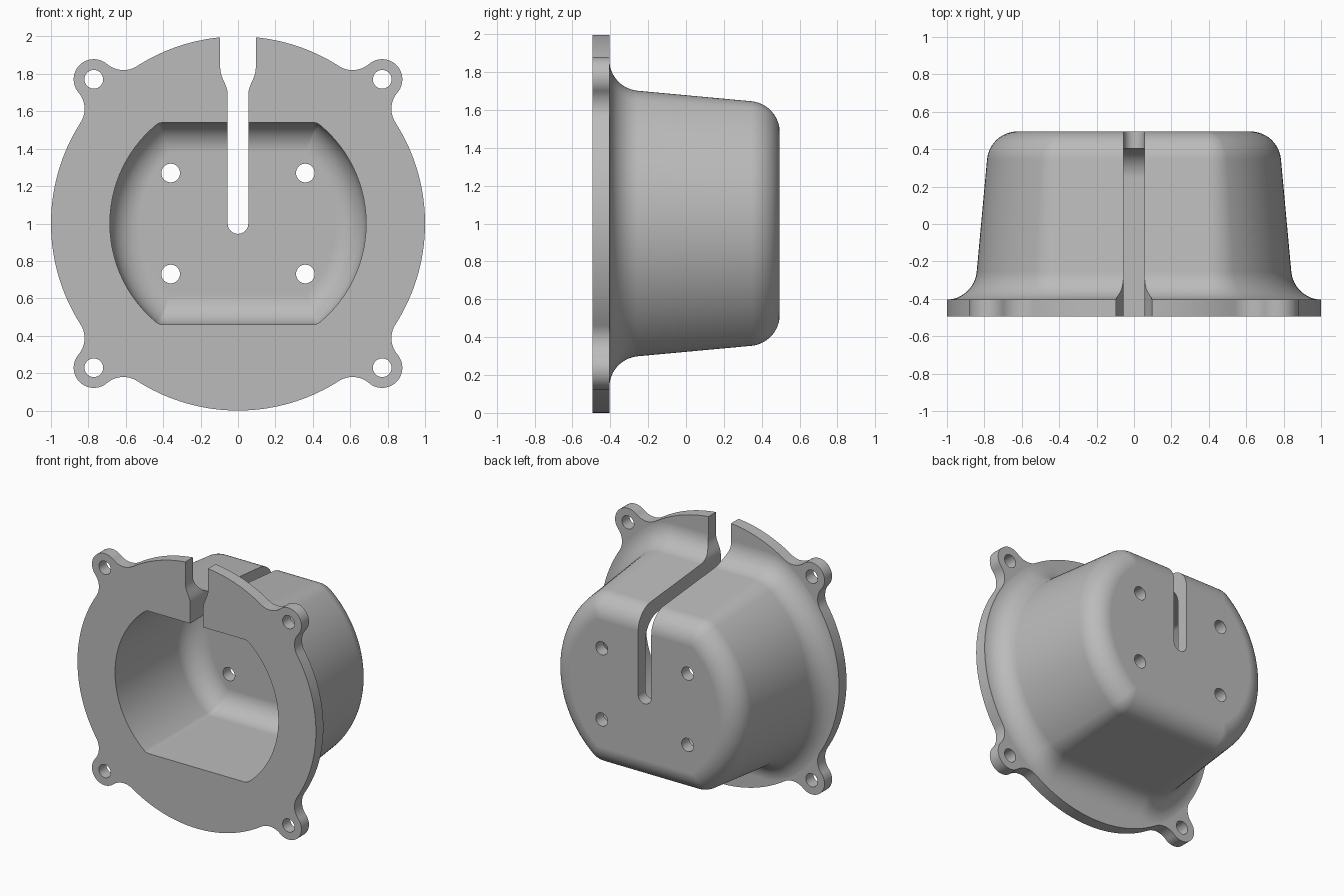
import bpy, bmesh, math
from math import pi, sin, cos, atan, atan2, sqrt, acos

if "Cube" in bpy.data.objects:
    bpy.data.objects.remove(bpy.data.objects["Cube"])

grey = bpy.data.materials.new("plain grey")
grey.use_nodes = True
COLOUR = (0.5, 0.5, 0.5, 1)
grey.diffuse_color = COLOUR
grey.node_tree.nodes["Principled BSDF"].inputs["Base Color"].default_value = COLOUR

CENTRE_Z = 1.0
FRONT, BACK, PLATE = -0.495, 0.495, 0.09


def arc(cx, cz, r, a0, a1, n):
    """Arc points, leaving out the last one."""
    return [(cx + r * cos(a0 + (a1 - a0) * i / n), cz + r * sin(a0 + (a1 - a0) * i / n))
            for i in range(n)]


def loft(name, rings):
    """Closed solid through matching outlines, each given as (points, y)."""
    bm = bmesh.new()
    rows = [[bm.verts.new((x, y, z + CENTRE_Z)) for x, z in pts] for pts, y in rings]
    n = len(rows[0])
    for a, b in zip(rows, rows[1:]):
        for i in range(n):
            j = (i + 1) % n
            bm.faces.new((a[i], a[j], b[j], b[i]))
    bm.faces.new(rows[0])
    bm.faces.new(rows[-1])
    bmesh.ops.recalc_face_normals(bm, faces=bm.faces)
    mesh = bpy.data.meshes.new(name)
    bm.to_mesh(mesh)
    bm.free()
    mesh.materials.append(grey)
    ob = bpy.data.objects.new(name, mesh)
    bpy.context.collection.objects.link(ob)
    return ob


def prism(name, pts, y0=-0.7, y1=0.7):
    return loft(name, [(pts, y0), (pts, y1)])


def combine(target, tool, operation):
    bpy.context.view_layer.objects.active = target
    mod = target.modifiers.new("cut", "BOOLEAN")
    mod.operation, mod.solver, mod.object = operation, "EXACT", tool
    bpy.ops.object.modifier_apply(modifier=mod.name)
    bpy.data.objects.remove(tool)


def flange_outline(ear_dist=1.09, ear_r=0.108, blend=0.135):
    """Unit disc with four ears joined by tangent concave arcs."""
    reach = 1 + blend
    d = acos((ear_dist ** 2 + reach ** 2 - (ear_r + blend) ** 2) / (2 * ear_dist * reach))
    # direction from the ear centre to a blend centre, relative to the ear axis
    t = atan2(reach * sin(d), reach * cos(d) - ear_dist)
    pts = []
    for k in range(4):
        a = pi / 4 + k * pi / 2
        ex, ez = ear_dist * cos(a), ear_dist * sin(a)
        lo, hi = a - d, a + d
        pts += arc(reach * cos(lo), reach * sin(lo), blend, lo + pi, a - t + pi, 12)
        pts += arc(ex, ez, ear_r, a - t, a + t, 28)
        pts += arc(reach * cos(hi), reach * sin(hi), blend, a + t - pi, hi - pi, 12)
        pts += arc(0, 0, 1, hi, lo + pi / 2, 36)
    return pts


def cup_outline(r, h, corner):
    """Circle with flat top and bottom and rounded corners."""
    cx, cz = sqrt((r - corner) ** 2 - (h - corner) ** 2), h - corner
    t = atan2(cz, cx)
    half = arc(cx, -cz, corner, -pi / 2, -t, 8)
    half += arc(0, 0, r, -t, t, 40)
    half += arc(cx, cz, corner, t, pi / 2, 8) + [(cx, h)]
    return half + [(-x, -z) for x, z in half]


def cup_ring(r, h, corner, off, y):
    return cup_outline(min(r + off, 0.998), h + off, max(corner + off, 0.008)), y


# mounting flange with ears
mount = prism("flanged_cup_mount", flange_outline(), FRONT, FRONT + PLATE)

# tapered cup, flared into the flange and rounded at the back
SLOPE, ROUND, STEPS = 0.092, 0.165, 12
tilt = atan(SLOPE)
betas = [tilt + (pi / 2 - tilt) * i / STEPS for i in range(STEPS + 1)]
flare_y = FRONT + PLATE + ROUND
flare_off = SLOPE * (BACK - flare_y) + ROUND / cos(tilt)
back_off = SLOPE * ROUND - ROUND / cos(tilt)
profile = [(flare_off, FRONT + PLATE / 2)]
profile += [(flare_off - ROUND * cos(b), flare_y - ROUND * sin(b)) for b in reversed(betas)]
profile += [(back_off + ROUND * cos(b), BACK - ROUND + ROUND * sin(b)) for b in betas]
cup = loft("cup_shell", [cup_ring(0.772, 0.632, 0.15, o, y) for o, y in profile])
combine(mount, cup, "UNION")

# straight cavity with a rounded floor
INNER, FLOOR = 0.16, BACK - PLATE
profile = [(0, -0.7)]
for i in range(STEPS + 1):
    b = pi / 2 * i / STEPS
    profile.append((INNER * (cos(b) - 1), FLOOR - INNER + INNER * sin(b)))
cavity = loft("cavity_cutter", [cup_ring(0.685, 0.54, 0.06, o, y) for o, y in profile])
combine(mount, cavity, "DIFFERENCE")

# cable slot, round at the bottom and widening with an S curve near the rim
NARROW, WIDE = 0.055, 0.095
side = [(NARROW + (WIDE - NARROW) * (1 - cos(pi * i / 12)) / 2, 0.69 + 0.14 * i / 12)
        for i in range(13)] + [(WIDE, 1.2)]
slot = arc(0, 0, NARROW, pi, 2 * pi, 20) + [(NARROW, 0)] + side
slot += [(-x, z) for x, z in reversed(side)]
combine(mount, prism("slot_cutter", slot), "DIFFERENCE")

# screw holes in the ears and in the cup floor
for x, z in ((0.771, 0.771), (0.36, 0.27)):
    for sx in (-1, 1):
        for sz in (-1, 1):
            hole = prism("hole_cutter", arc(sx * x, sz * z, 0.05, 0, 2 * pi, 32))
            combine(mount, hole, "DIFFERENCE")

# smooth shading with crisp edges
bpy.ops.object.select_all(action="DESELECT")
mount.select_set(True)
bpy.context.view_layer.objects.active = mount
bpy.ops.object.shade_smooth_by_angle(angle=math.radians(30))
weighted = mount.modifiers.new("even shading", "WEIGHTED_NORMAL")
weighted.keep_sharp = True
